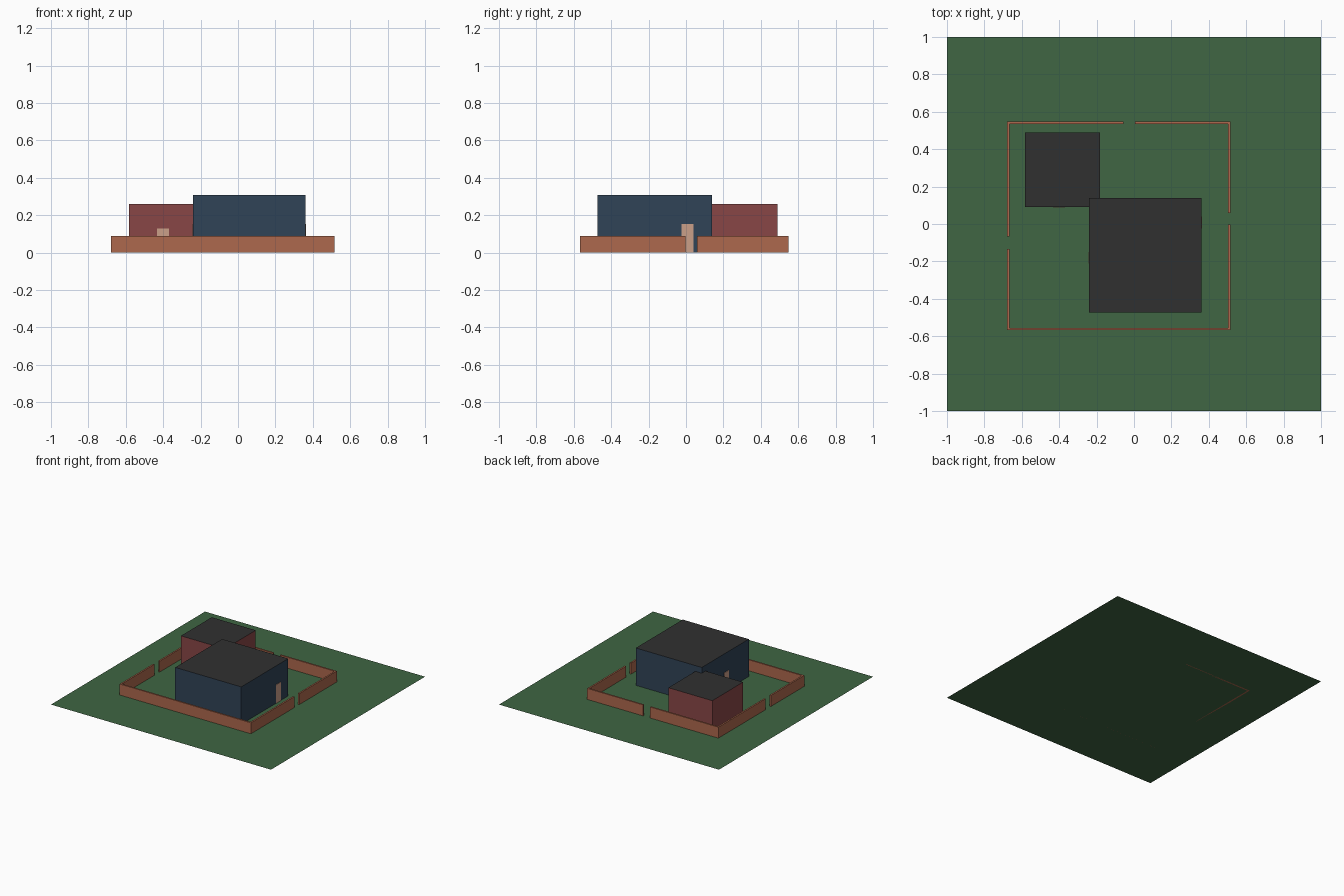
import bpy, bmesh

if "Cube" in bpy.data.objects:
    bpy.data.objects.remove(bpy.data.objects["Cube"])


def material(name, rgb):
    m = bpy.data.materials.new(name)
    m.diffuse_color = (*rgb, 1)
    m.use_nodes = True
    m.node_tree.nodes["Principled BSDF"].inputs["Base Color"].default_value = m.diffuse_color
    return m


GRASS = material("grass", (0.05, 0.133, 0.056))
BRICK = material("brick", (0.42, 0.14, 0.075))
BLUE = material("blue_plaster", (0.03, 0.056, 0.095))
RED = material("red_plaster", (0.25, 0.062, 0.062))
ROOF = material("roof_dark", (0.03, 0.03, 0.03))
DOOR = material("door_wood", (0.6, 0.35, 0.25))


def box(name, x0, x1, y0, y1, z0, z1, mat, open_ends=False):
    """Box from its limits; open_ends leaves out top and bottom."""
    bm = bmesh.new()
    bmesh.ops.create_cube(bm, size=1)
    for v in bm.verts:
        v.co.x = x1 if v.co.x > 0 else x0
        v.co.y = y1 if v.co.y > 0 else y0
        v.co.z = z1 if v.co.z > 0 else z0
    if open_ends:
        bm.normal_update()
        ends = [f for f in bm.faces if abs(f.normal.z) > 0.5]
        bmesh.ops.delete(bm, geom=ends, context='FACES_ONLY')
    me = bpy.data.meshes.new(name)
    bm.to_mesh(me)
    bm.free()
    me.materials.append(mat)
    ob = bpy.data.objects.new(name, me)
    bpy.context.collection.objects.link(ob)
    return ob


def plane(name, x0, x1, y0, y1, z, mat):
    bpy.ops.mesh.primitive_plane_add(size=1, location=((x0 + x1) / 2, (y0 + y1) / 2, z))
    ob = bpy.context.object
    ob.name = name
    ob.scale = (x1 - x0, y1 - y0, 1)
    ob.data.materials.append(mat)


# lawn
plane("lawn", -1, 1, -1, 1, 0, GRASS)

# houses: four walls and a flat roof
for name, x0, x1, y0, y1, h, mat in (
        ("main_house", -0.24, 0.36, -0.472, 0.138, 0.307, BLUE),
        ("small_house", -0.582, -0.182, 0.09, 0.49, 0.26, RED)):
    box(name + "_walls", x0, x1, y0, y1, 0, h, mat, open_ends=True)
    plane(name + "_roof", x0, x1, y0, y1, h, ROOF)

# doors, just proud of the house walls
E = 0.003
box("main_door_right", 0.36, 0.36 + E, -0.023, 0.04, 0, 0.153, DOOR)
box("main_door_left", -0.24 - E, -0.24, -0.21, -0.15, 0, 0.153, DOOR)
box("small_door_front", -0.432, -0.37, 0.09 - E, 0.09, 0, 0.13, DOOR)

# boundary wall with gate gaps on the left, right and back
X0, X1, Y0, Y1, T, H = -0.678, 0.515, -0.568, 0.548, 0.013, 0.09
box("boundary_front", X0, X1, Y0, Y0 + T, 0, H, BRICK)
for side, x, g0, g1 in (("left", X0, -0.133, -0.067), ("right", X1 - T, -0.004, 0.06)):
    box(f"boundary_{side}_front", x, x + T, Y0 + T, g0, 0, H, BRICK)
    box(f"boundary_{side}_back", x, x + T, g1, Y1 - T, 0, H, BRICK)
box("boundary_back_left", X0, -0.057, Y1 - T, Y1, 0, H, BRICK)
box("boundary_back_right", 0.006, X1, Y1 - T, Y1, 0, H, BRICK)
